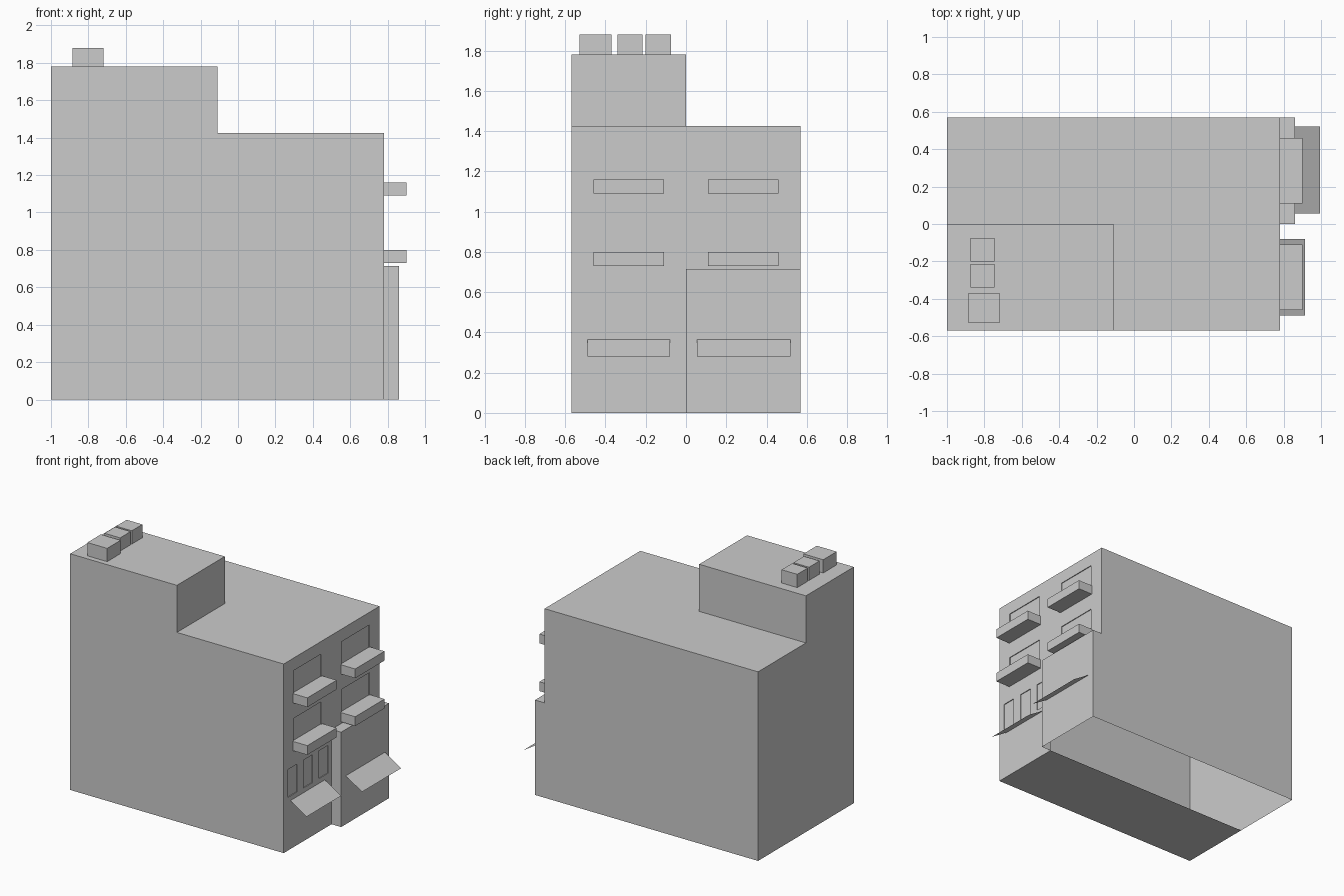
import bpy, bmesh
from mathutils import Vector

cube = bpy.data.objects.get("Cube")
if cube:
    bpy.data.objects.remove(cube, do_unlink=True)

GREY = (0.6, 0.6, 0.6, 1)
mat = bpy.data.materials.new("plain grey")
mat.use_nodes = True
mat.diffuse_color = GREY
mat.node_tree.nodes["Principled BSDF"].inputs["Base Color"].default_value = GREY


def finish(name, bm):
    mesh = bpy.data.meshes.new(name)
    bm.to_mesh(mesh)
    bm.free()
    mesh.materials.append(mat)
    obj = bpy.data.objects.new(name, mesh)
    bpy.context.collection.objects.link(obj)
    return obj


def polygon(bm, points):
    return bm.faces.new([bm.verts.new(p) for p in points])


def add_box(bm, x, y, z, skip=()):
    """Box between ranges, leaving out faces whose normals are in skip."""
    verts = bmesh.ops.create_cube(bm, size=1)["verts"]
    for v in verts:
        v.co = [r[0] if c < 0 else r[1] for c, r in zip(v.co, (x, y, z))]
    faces = list({f for v in verts for f in v.link_faces})
    for f in faces:
        f.normal_update()
    gone = [f for f in faces if any(f.normal.dot(Vector(s)) > 0.9 for s in skip)]
    bmesh.ops.delete(bm, geom=gone, context="FACES")


def box(name, x, y, z, skip=()):
    bm = bmesh.new()
    add_box(bm, x, y, z, skip)
    return finish(name, bm)


UP, DOWN, EAST, WEST = (0, 0, 1), (0, 0, -1), (1, 0, 0), (-1, 0, 0)
BACK, SIDE, DEPTH = -1.0, 0.78, 0.57
ROOF, TOWER, STEP, PORCH = 1.425, 1.78, -0.11, 0.715

# Main block: three walls, stepped roof, half floor
bm = bmesh.new()
add_box(bm, (BACK, SIDE), (-DEPTH, DEPTH), (0, ROOF), (UP, DOWN, EAST))
polygon(bm, [(x, y, ROOF) for x, y in (
    (STEP, -DEPTH), (SIDE, -DEPTH), (SIDE, DEPTH), (BACK, DEPTH), (BACK, 0), (STEP, 0))])
polygon(bm, [(BACK, -DEPTH, 0), (BACK, 0, 0), (SIDE, 0, 0), (SIDE, -DEPTH, 0)])
finish("main_block", bm)

# Entrance wall with shallow recessed windows
windows = [(y, y + 0.11, 0.40, 0.61) for y in (-0.52, -0.335, -0.15)]
windows += [(y, y + 0.33, z, z + 0.17) for y in (-0.455, 0.12) for z in (0.80, 1.16)]
bm = bmesh.new()
polygon(bm, [(SIDE, y, z) for y, z in (
    (-DEPTH, 0), (0, 0), (0, PORCH), (DEPTH, PORCH), (DEPTH, ROOF), (-DEPTH, ROOF))])
for axis, cuts in ((Vector((0, 1, 0)), {c for w in windows for c in w[:2]}),
                   (Vector((0, 0, 1)), {c for w in windows for c in w[2:]})):
    for cut in sorted(cuts):
        bmesh.ops.bisect_plane(bm, geom=bm.verts[:] + bm.edges[:] + bm.faces[:],
                               plane_co=axis * cut, plane_no=axis)


def in_window(face):
    c = face.calc_center_median()
    return any(a < c.y < b and d < c.z < e for a, b, d, e in windows)


panes = [f for f in bm.faces if in_window(f)]
new = bmesh.ops.extrude_face_region(bm, geom=panes)["geom"]
bmesh.ops.translate(bm, vec=(-0.006, 0, 0),
                    verts=[g for g in new if isinstance(g, bmesh.types.BMVert)])
left_over = [f for f in panes if f.is_valid]
if left_over:
    bmesh.ops.delete(bm, geom=left_over, context="FACES")
finish("entrance_wall", bm)

# Raised block and projecting lower bay
box("raised_block", (BACK, STEP), (-DEPTH, 0), (ROOF, TOWER), (DOWN,))
box("lower_bay", (SIDE, 0.86), (0, DEPTH), (0, PORCH), (DOWN, WEST))

# Balconies
for side, ys in (("right", (-0.46, -0.11)), ("left", (0.11, 0.46))):
    for level, z in (("lower", 0.73), ("upper", 1.09)):
        box(f"balcony_{level}_{side}", (SIDE, 0.90), ys, (z, z + 0.07))

# Sloped sheet awnings
for side, x, y0, y1 in (("right", SIDE, -0.49, -0.08), ("left", 0.86, 0.055, 0.52)):
    bm = bmesh.new()
    polygon(bm, [(x, y0, 0.365), (x + 0.135, y0, 0.28),
                 (x + 0.135, y1, 0.28), (x, y1, 0.365)])
    finish(f"awning_{side}", bm)

# Rooftop units
for i, (y, w, d) in enumerate(((-0.53, 0.165, 0.16), (-0.34, 0.13, 0.125), (-0.20, 0.13, 0.125))):
    box(f"roof_unit_{i + 1}", (-0.885 + (i > 0) * 0.01, -0.885 + (i > 0) * 0.01 + w),
        (y, y + d), (TOWER, 1.88))
